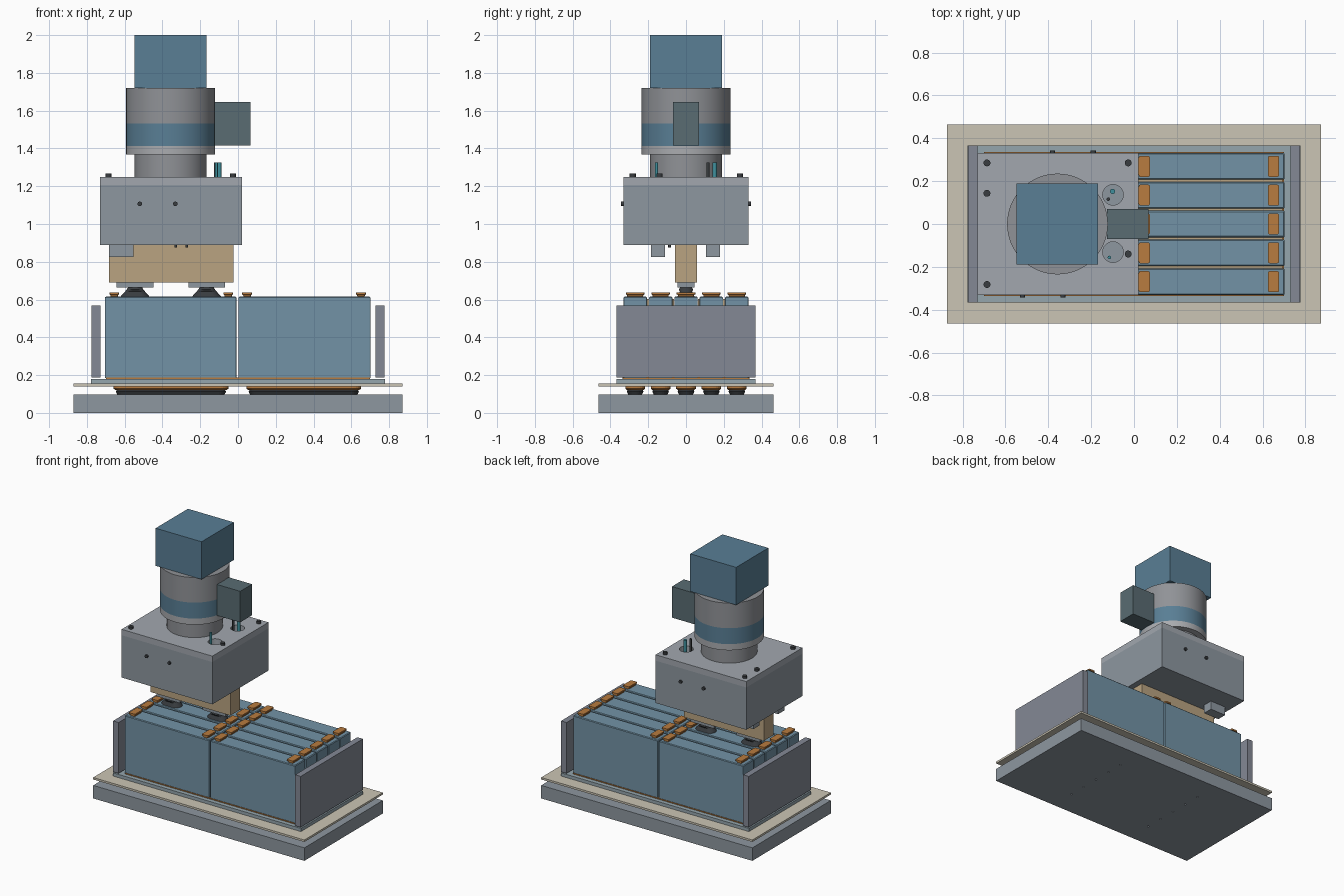
import bpy, bmesh
from math import cos, sin, pi, radians

if "Cube" in bpy.data.objects:
    bpy.data.objects.remove(bpy.data.objects["Cube"])

def mat(name, r, g, b):
    m = bpy.data.materials.new(name)
    m.diffuse_color = (r, g, b, 1)
    m.use_nodes = True
    m.node_tree.nodes["Principled BSDF"].inputs["Base Color"].default_value = m.diffuse_color
    return m

STEEL = mat("steel", 0.27, 0.31, 0.35)
LID = mat("lid_grey", 0.36, 0.39, 0.43)
PLATE = mat("end_grey", 0.23, 0.25, 0.30)
GREY = mat("motor_grey", 0.28, 0.29, 0.31)
LIGHT = mat("light_grey", 0.40, 0.41, 0.43)
BLUE = mat("cell_blue", 0.17, 0.29, 0.38)
DEEP = mat("deep_blue", 0.10, 0.21, 0.30)
BOX = mat("slate", 0.10, 0.15, 0.17)
TAN = mat("tan", 0.49, 0.37, 0.22)
CREAM = mat("cream", 0.60, 0.56, 0.46)
COPPER = mat("copper", 0.48, 0.20, 0.05)
DARK = mat("rubber", 0.04, 0.045, 0.05)
TEAL = mat("teal", 0.05, 0.28, 0.34)
TRAY = mat("tray_blue", 0.30, 0.38, 0.42)

def finish(name, bm, m):
    bmesh.ops.recalc_face_normals(bm, faces=bm.faces)
    me = bpy.data.meshes.new(name)
    bm.to_mesh(me)
    bm.free()
    ob = bpy.data.objects.new(name, me)
    bpy.context.collection.objects.link(ob)
    if m:
        me.materials.append(m)
    return ob

def loft(name, m, cx, cy, sections, segs=5):
    """Stack of rounded rectangles: (z, half_x, half_y, corner_radius)."""
    bm = bmesh.new()
    rings = []
    round_ = any(s[3] > 0 for s in sections)
    for z, hx, hy, r in sections:
        ring = []
        for q, (sx, sy) in enumerate(((1, 1), (-1, 1), (-1, -1), (1, -1))):
            for k in range(segs + 1 if round_ else 1):
                a = q * pi / 2 + k * pi / 2 / segs
                ring.append(bm.verts.new((cx + sx * (hx - r) + r * cos(a),
                                          cy + sy * (hy - r) + r * sin(a), z))
                            if round_ else bm.verts.new((cx + sx * hx, cy + sy * hy, z)))
        rings.append(ring)
    n = len(rings[0])
    for a, b in zip(rings, rings[1:]):
        for i in range(n):
            bm.faces.new((a[i], a[(i + 1) % n], b[(i + 1) % n], b[i]))
    bm.faces.new(rings[0])
    bm.faces.new(rings[-1])
    return finish(name, bm, m)

def box(name, m, x0, x1, y0, y1, z0, z1):
    hx, hy = (x1 - x0) / 2, (y1 - y0) / 2
    return loft(name, m, (x0 + x1) / 2, (y0 + y1) / 2, [(z0, hx, hy, 0), (z1, hx, hy, 0)])

def cyl(name, m, x, y, z0, z1, r, n=64):
    bm = bmesh.new()
    bmesh.ops.create_cone(bm, cap_ends=True, segments=n, radius1=r, radius2=r, depth=z1 - z0)
    bmesh.ops.translate(bm, verts=bm.verts, vec=(x, y, (z0 + z1) / 2))
    ob = finish(name, bm, m)
    bpy.context.view_layer.objects.active = ob
    bpy.ops.object.select_all(action='DESELECT')
    ob.select_set(True)
    bpy.ops.object.shade_smooth_by_angle(angle=radians(35))
    return ob

def cut(target, cutter):
    cutter.hide_render = True
    cutter.hide_set(True)
    cutter.display_type = 'WIRE'
    mod = target.modifiers.new("hole", 'BOOLEAN')
    mod.operation = 'DIFFERENCE'
    mod.solver = 'EXACT'
    mod.object = cutter

ROWS = [i * 0.1345 for i in range(-2, 3)]

# base slab with a bolt bore under each pad
base = box("base_slab", STEEL, -0.872, 0.872, -0.463, 0.463, 0, 0.097)
for cx in (-0.355, 0.348):
    for y in ROWS:
        cut(base, cyl("base_bore_cutter", None, cx, y, -0.02, 0.12, 0.007, 12))
        # rubber bellows and copper cushion carrying the upper plate
        loft("rubber_foot", DARK, cx, y, [(0.096, 0.283, 0.036, 0.03), (0.112, 0.292, 0.044, 0.035),
                                          (0.124, 0.285, 0.040, 0.035)])
        loft("copper_cushion", COPPER, cx, y, [(0.122, 0.295, 0.045, 0.035), (0.128, 0.304, 0.052, 0.04),
                                               (0.141, 0.304, 0.052, 0.04)])

# carrier plate, tray and thin copper pad
box("carrier_plate", CREAM, -0.872, 0.872, -0.463, 0.463, 0.141, 0.156)
box("tray", TRAY, -0.777, 0.777, -0.367, 0.367, 0.156, 0.18)
box("thermal_pad", COPPER, -0.7, 0.7, -0.335, 0.335, 0.179, 0.187)

# two banks of five cells with copper terminals
for x0, x1, terms in ((-0.705, -0.008, (-0.655, -0.052)), (0.002, 0.702, (0.048, 0.651))):
    cx, hx = (x0 + x1) / 2, (x1 - x0) / 2
    for y in ROWS:
        loft("cell", BLUE, cx, y, [(0.186, hx, 0.062, 0.005), (0.61, hx, 0.062, 0.005),
                                   (0.615, hx - 0.005, 0.057, 0.003)], 2)
        for t in terms:
            loft("terminal", COPPER, t, y, [(0.614, 0.019, 0.042, 0.006), (0.625, 0.021, 0.043, 0.006),
                                            (0.626, 0.026, 0.049, 0.008), (0.637, 0.026, 0.049, 0.008)], 2)
    for a, b in zip(ROWS, ROWS[1:]):
        box("cell_spacer", TAN, x0 + 0.015, x1 - 0.01, (a + b) / 2 - 0.005, (a + b) / 2 + 0.005, 0.187, 0.603)

# end plates
for s in (-1, 1):
    x = s * 0.752
    box("end_plate", PLATE, x - 0.023, x + 0.023, -0.367, 0.367, 0.188, 0.568)

# suction cups with mounts
for x in (-0.545, -0.166):
    loft("suction_cup", DARK, x, 0, [(0.614, 0.077, 0.046, 0.045), (0.622, 0.072, 0.042, 0.041),
                                     (0.642, 0.053, 0.032, 0.031), (0.652, 0.045, 0.038, 0.035),
                                     (0.666, 0.036, 0.03, 0.029)], 8)
    box("cup_mount", STEEL, x - 0.097, x + 0.097, -0.046, 0.046, 0.665, 0.691)

# gripper beam and sensor blocks
box("gripper_beam", TAN, -0.683, -0.024, -0.057, 0.057, 0.69, 0.892)
for y in (-0.148, 0.143):
    box("sensor_block", STEEL, -0.683, -0.553, y - 0.037, y + 0.037, 0.825, 0.892)
for x in (-0.33, -0.272):
    cyl("lower_stud", DARK, x, -0.087, 0.876, 0.892, 0.007, 16)

# gear housing with lid and cable wells
housing = box("gear_housing", STEEL, -0.73, 0.02, -0.331, 0.331, 0.89, 1.206)
lid = box("housing_lid", LID, -0.73, 0.02, -0.331, 0.331, 1.206, 1.25)
for y in (0.136, -0.131):
    well = cyl("well_cutter", None, -0.098, y, 1.12, 1.3, 0.048, 40)
    cut(housing, well)
    cut(lid, well)
for x, y, r, m in ((-0.1, 0.152, 0.012, TEAL), (-0.12, 0.116, 0.008, DARK), (-0.115, -0.156, 0.008, TEAL)):
    cyl("cable", m, x, y, 1.1, 1.325, r, 20)

# lid bolts and side bolts
for x, y in ((-0.686, 0.285), (-0.686, 0.143), (-0.686, -0.282), (-0.027, 0.285), (-0.027, -0.14)):
    cyl("lid_bolt", DARK, x, y, 1.245, 1.267, 0.016, 24)
for x, s in ((-0.52, -1), (-0.332, -1), (-0.38, 1), (-0.19, 1)):
    b = cyl("side_bolt", DARK, 0, 0, -0.012, 0.012, 0.012, 24)
    b.rotation_euler = (pi / 2, 0, 0)
    b.location = (x, s * 0.331, 1.107)

# motor
MX = -0.357
cyl("motor_neck", GREY, MX, 0, 1.248, 1.37, 0.19)
cyl("motor_flange", LIGHT, MX, 0, 1.367, 1.413, 0.235)
cyl("motor_band", DEEP, MX, 0, 1.413, 1.532, 0.235)
cyl("motor_body", GREY, MX, 0, 1.532, 1.72, 0.235)
box("motor_cap", DEEP, -0.547, -0.168, -0.19, 0.19, 1.719, 2.0)
box("junction_box", BOX, -0.125, 0.067, -0.07, 0.07, 1.415, 1.647)
